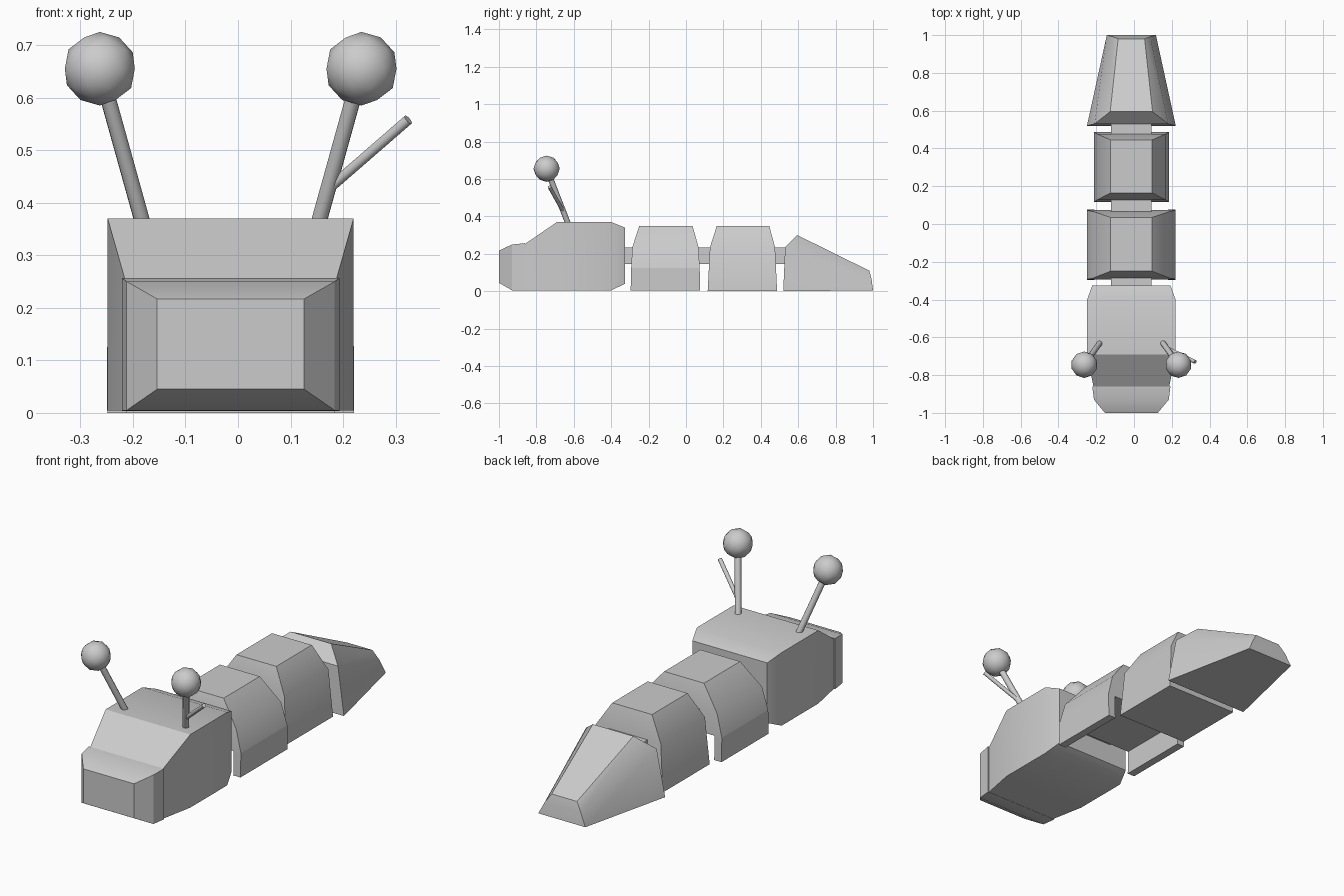
import bpy, bmesh, math
from mathutils import Vector

if "Cube" in bpy.data.objects:
    bpy.data.objects.remove(bpy.data.objects["Cube"], do_unlink=True)

CX = -0.014  # body centre line

grey = bpy.data.materials.new("plain_grey")
grey.use_nodes = True
grey.diffuse_color = (0.6, 0.6, 0.6, 1)
grey.node_tree.nodes["Principled BSDF"].inputs["Base Color"].default_value = (0.6, 0.6, 0.6, 1)


def finish(name, bm, sharp=30):
    bmesh.ops.recalc_face_normals(bm, faces=bm.faces)
    mesh = bpy.data.meshes.new(name)
    bm.to_mesh(mesh)
    bm.free()
    mesh.materials.append(grey)
    ob = bpy.data.objects.new(name, mesh)
    bpy.context.collection.objects.link(ob)
    bpy.ops.object.select_all(action="DESELECT")
    ob.select_set(True)
    bpy.context.view_layer.objects.active = ob
    bpy.ops.object.shade_smooth_by_angle(angle=math.radians(sharp))
    return ob


def loft(name, rings, cx=CX):
    """Each ring is two cross bars, each bar given as (y, z, half width)."""
    bm = bmesh.new()
    loops = []
    for (y1, z1, w1), (y2, z2, w2) in rings:
        pts = ((-w1, y1, z1), (w1, y1, z1), (w2, y2, z2), (-w2, y2, z2))
        loops.append([bm.verts.new((x + cx, y, z)) for x, y, z in pts])
    bm.faces.new(loops[0])
    bm.faces.new(loops[-1])
    for a, b in zip(loops, loops[1:]):
        for i in range(4):
            j = (i + 1) % 4
            bm.faces.new((a[i], a[j], b[j], b[i]))
    return finish(name, bm)


def slices(*rows):
    """Upright rings from (y, bottom, top, half width)."""
    return [((y, b, w), (y, t, w)) for y, b, t, w in rows]


def layers(*rows):
    """Level rings from (z, front, back, half width)."""
    return [((f, z, w), (b, z, w)) for z, f, b, w in rows]


def rod(name, start, end, radius):
    a, b = Vector(start), Vector(end)
    bm = bmesh.new()
    bmesh.ops.create_cone(bm, cap_ends=True, segments=12, radius1=radius,
                          radius2=radius, depth=(b - a).length)
    bm.transform((b - a).to_track_quat("Z", "Y").to_matrix().to_4x4())
    bmesh.ops.translate(bm, vec=(a + b) / 2, verts=bm.verts)
    return finish(name, bm, 40)


# Head and snout
loft("head", slices((-0.865, 0.005, 0.25, 0.2), (-0.69, 0.005, 0.37, 0.234),
                    (-0.4, 0.005, 0.37, 0.234), (-0.325, 0.04, 0.34, 0.207)))
loft("snout", slices((-1, 0.045, 0.217, 0.14), (-0.93, 0.005, 0.25, 0.198),
                     (-0.86, 0.004, 0.257, 0.207)))

# Body segments, the first raised with a flap on each side
loft("front_segment", layers((0.125, -0.293, 0.073, 0.235), (0.235, -0.287, 0.067, 0.205),
                             (0.35, -0.25, 0.035, 0.11)))
for side, name in ((-1, "right_flap"), (1, "left_flap")):
    loft(name, layers((0.005, -0.296, 0.076, 0.02), (0.125, -0.293, 0.073, 0.02)),
         CX + side * 0.215)
loft("rear_segment", layers((0, 0.116, 0.487, 0.198), (0.235, 0.128, 0.476, 0.18),
                            (0.35, 0.165, 0.445, 0.11)))

# Tapered tail
loft("tail", [((0.52, 0, 0.235), (1, 0.005, 0.13)),
              ((0.53, 0.235, 0.195), (0.992, 0.065, 0.1)),
              ((0.595, 0.3, 0.112), (0.98, 0.11, 0.07))])

# Link running through all segments
loft("link", slices((-0.36, 0.145, 0.235, 0.107), (0.56, 0.145, 0.235, 0.107)))

# Antennae with ball tips
for side, name in ((-1, "right"), (1, "left")):
    tip = Vector((CX + side * 0.249, -0.745, 0.655))
    rod(name + "_antenna", (CX + side * 0.16, -0.62, 0.335), tip, 0.015)
    bm = bmesh.new()
    bmesh.ops.create_icosphere(bm, subdivisions=2, radius=0.07)
    bmesh.ops.translate(bm, vec=tip, verts=bm.verts)
    finish(name + "_antenna_ball", bm)
rod("left_antenna_branch", (0.18, -0.66, 0.433), (0.324, -0.73, 0.558), 0.01)
